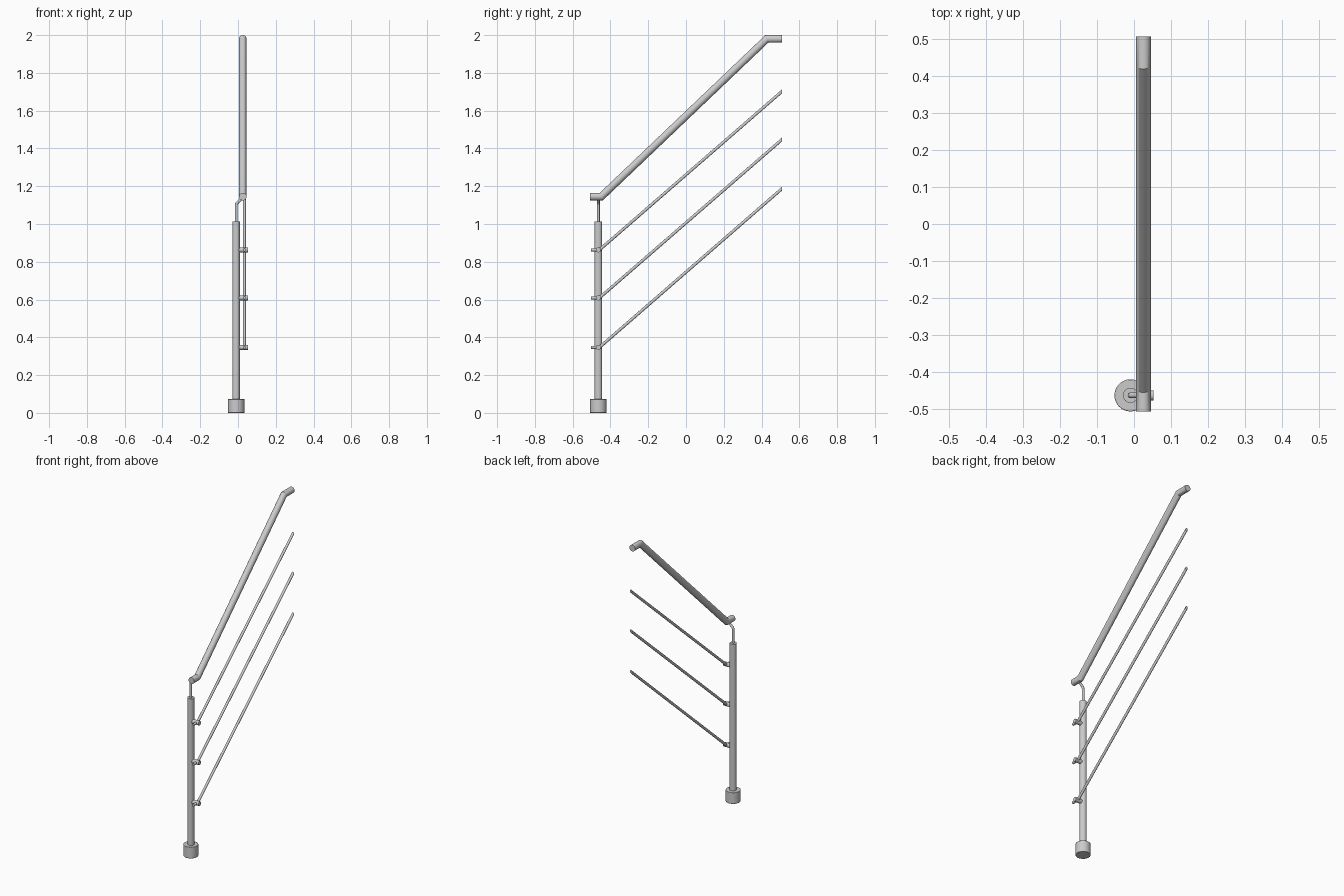
import bpy, bmesh, math
from mathutils import Vector

if "Cube" in bpy.data.objects:
    bpy.data.objects.remove(bpy.data.objects["Cube"])


def tube(name, pts, radius, sides=32, end_normal=None):
    """Round bar swept along a path with true mitred corners and capped ends."""
    pts = [Vector(p) for p in pts]
    dirs = [(b - a).normalized() for a, b in zip(pts, pts[1:])]
    d0 = dirs[0]
    side = Vector((1, 0, 0)) if abs(d0.x) < 0.9 else Vector((0, 1, 0))
    u = d0.cross(side).normalized()
    v = d0.cross(u)
    angles = [2 * math.pi * i / sides for i in range(sides)]
    ring = [pts[0] + radius * (math.cos(a) * u + math.sin(a) * v) for a in angles]
    bm = bmesh.new()
    rows = [[bm.verts.new(p) for p in ring]]
    for i, d in enumerate(dirs):
        end = pts[i + 1]
        if i + 1 < len(dirs):
            n = (d + dirs[i + 1]).normalized()
        else:
            n = Vector(end_normal) if end_normal else d
        # slide the ring along the bar until it meets the mitre plane
        ring = [p + d * ((end - p).dot(n) / d.dot(n)) for p in ring]
        rows.append([bm.verts.new(p) for p in ring])
    for a, b in zip(rows, rows[1:]):
        for k in range(sides):
            j = (k + 1) % sides
            bm.faces.new((a[k], a[j], b[j], b[k]))
    bm.faces.new(rows[0])
    bm.faces.new(rows[-1])
    bmesh.ops.recalc_face_normals(bm, faces=bm.faces)
    mesh = bpy.data.meshes.new(name)
    bm.to_mesh(mesh)
    bm.free()
    ob = bpy.data.objects.new(name, mesh)
    bpy.context.collection.objects.link(ob)
    bpy.ops.object.select_all(action='DESELECT')
    bpy.context.view_layer.objects.active = ob
    ob.select_set(True)
    bpy.ops.object.shade_smooth_by_angle(angle=math.radians(30))
    return ob


PX, PY = -0.0095, -0.464      # post axis
RAIL_X, BAR_X = 0.0255, 0.034
Y0, Y1 = -0.508, 0.508        # ends of the railing

# Floor socket with a softened rim
base = tube("base_socket", [(PX, PY, 0), (PX, PY, 0.073)], 0.0435, 48)
bevel = base.modifiers.new("rim", 'BEVEL')
bevel.width = 0.002
bevel.segments = 2
bevel.limit_method = 'ANGLE'

# Upright post
tube("post", [(PX, PY, 0.07), (PX, PY, 1.012)], 0.0205)

# Thin bent pin carrying the handrail
bend = [(PX, PY, 1.0), (PX, PY, 1.098)]
bend += [(PX + 0.014 * (1 - math.cos(a)), PY, 1.098 + 0.018 * math.sin(a))
         for a in (math.radians(t) for t in (15, 30, 45, 60))]
bend.append((RAIL_X, PY, 1.138))
tube("handrail_pin", bend, 0.0075, 20)

# Handrail: level end, slope, level end
tube("handrail", [(RAIL_X, Y0, 1.145), (RAIL_X, -0.448, 1.145),
                  (RAIL_X, 0.428, 1.98), (RAIL_X, Y1, 1.98)], 0.02)

# Three sloping bars, each held by a round clamp on the post
for i, (z, z_end) in enumerate([(0.347, 1.187), (0.609, 1.447), (0.863, 1.702)], 1):
    tube(f"bar_{i}", [(BAR_X, -0.502, z), (BAR_X, -0.458, z),
                      (BAR_X, Y1, z_end)], 0.008, 20, (0, 1, 0))
    tube(f"bar_clamp_{i}", [(PX + 0.012, PY, z), (0.053, PY, z)], 0.0135, 24)
